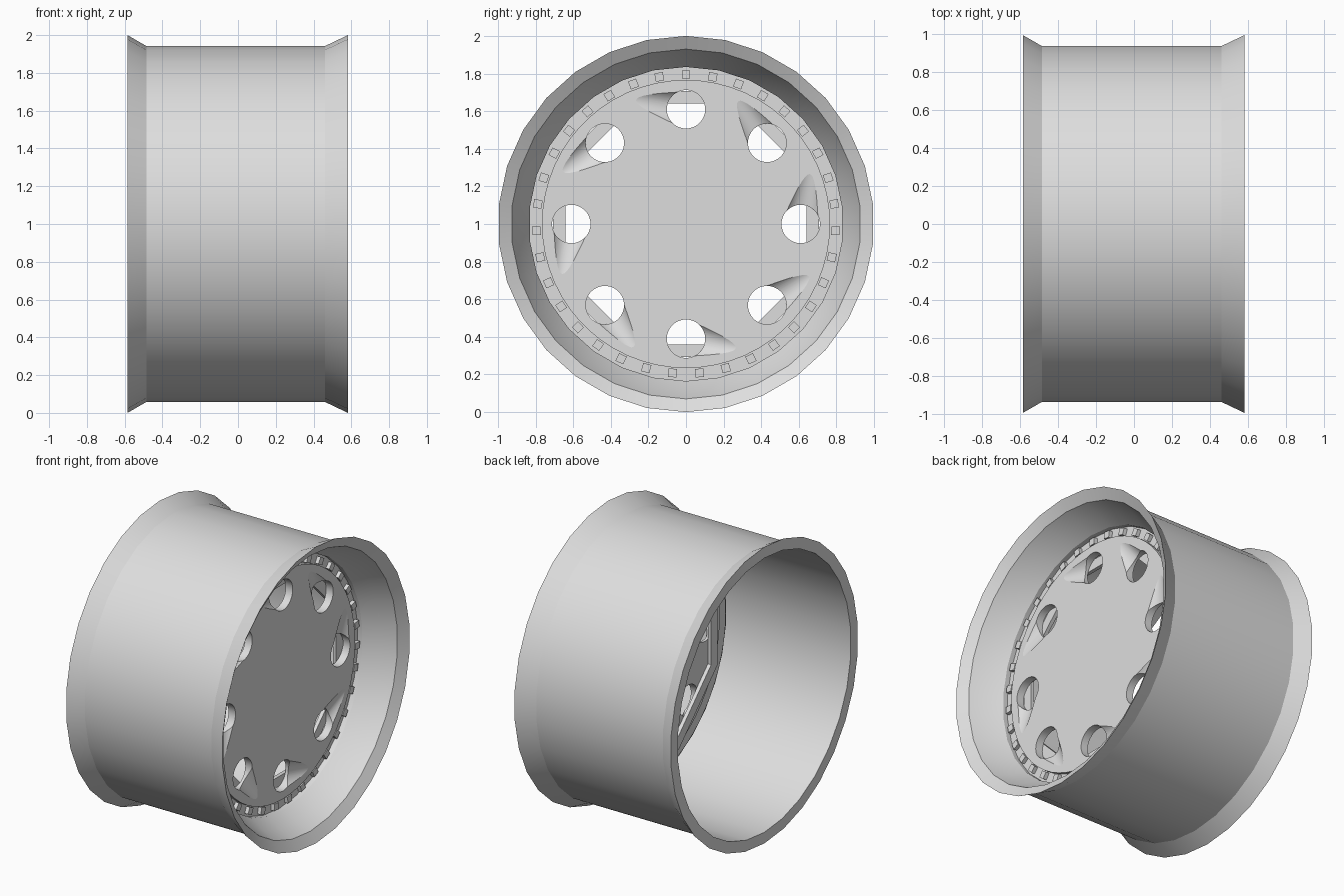
import bpy, bmesh, math
from mathutils import Matrix, Vector

if "Cube" in bpy.data.objects:
    bpy.data.objects.remove(bpy.data.objects["Cube"], do_unlink=True)

CENTRE = Matrix.Translation((0, 0, 1))
TAU = math.tau
FACE = .337  # x of the disc's outer face

metal = bpy.data.materials.new("grey_metal")
metal.use_nodes = True
GREY = (0.73, 0.73, 0.73, 1)
metal.diffuse_color = GREY
metal.node_tree.nodes["Principled BSDF"].inputs["Base Color"].default_value = GREY


def shade(obj, angle):
    bpy.ops.object.select_all(action='DESELECT')
    obj.select_set(True)
    bpy.context.view_layer.objects.active = obj
    bpy.ops.object.shade_smooth_by_angle(angle=math.radians(angle))


def finish(name, bm, angle=14):
    """Turn a bmesh built around the x axis into a shaded object."""
    bm.transform(CENTRE)
    mesh = bpy.data.meshes.new(name)
    bm.to_mesh(mesh)
    bm.free()
    obj = bpy.data.objects.new(name, mesh)
    bpy.context.collection.objects.link(obj)
    mesh.materials.append(metal)
    shade(obj, angle)
    return obj


def lathe(name, profile, sides, turn=0):
    """Closed (x, radius) profile swept round the x axis."""
    bm = bmesh.new()
    rings = []
    for i in range(sides):
        a = TAU * (i + turn) / sides
        rings.append([bm.verts.new((x, r * math.sin(a), r * math.cos(a)))
                      for x, r in profile])
    n = len(profile)
    for i, ring in enumerate(rings):
        nxt = rings[(i + 1) % sides]
        for j in range(n):
            k = (j + 1) % n
            bm.faces.new((ring[j], ring[k], nxt[k], nxt[j]))
    bmesh.ops.recalc_face_normals(bm, faces=bm.faces)
    return finish(name, bm)


def cone_between(bm, a, b, r1, r2, sides):
    a, b = Vector(a), Vector(b)
    d = b - a
    m = Matrix.Translation((a + b) / 2) @ d.to_track_quat('Z', 'Y').to_matrix().to_4x4()
    return bmesh.ops.create_cone(bm, cap_ends=True, segments=sides, radius1=r1,
                                 radius2=r2, depth=d.length, matrix=m)["verts"]


def around(bm, count, make):
    """Repeat a part built at the top of the wheel."""
    for i in range(count):
        verts = make()
        bmesh.ops.transform(bm, matrix=Matrix.Rotation(TAU * i / count, 4, 'X'), verts=verts)


# Barrel with flared lips and the stepped front well
lathe("rim_barrel", [(-.585, 1), (-.485, .942), (.46, .942), (.582, 1),
                     (.54, .93), (.44, .889), (.345, .835), (.295, .835),
                     (.295, .85), (.38, .925), (-.585, .925)], 30)

# Bolted ring, set a little behind the disc face
lathe("bolt_ring", [(.29, .838), (.312, .838), (.312, .76), (.29, .76)], 60)

# Face disc
bm = bmesh.new()
cone_between(bm, (.285, 0, 0), (FACE, 0, 0), .766, .766, 60)
disc = finish("face_disc", bm)

# Round-tipped scoops and round holes cut out of the disc
scoops, holes = bmesh.new(), bmesh.new()
around(scoops, 8, lambda: cone_between(scoops, (FACE + .06, -.27, .66),
                                       (FACE + .06, -.013, .611), .059, .112, 50))
around(holes, 8, lambda: cone_between(holes, (.1, 0, .61), (.5, 0, .61), .102, .102, 46))
for name, cut in (("hole_cutter", holes), ("scoop_cutter", scoops)):
    cutter = finish(name, cut)
    cutter.hide_render = True
    mod = disc.modifiers.new(name, 'BOOLEAN')
    mod.operation = 'DIFFERENCE'
    mod.solver = 'EXACT'
    mod.object = cutter
    bpy.context.view_layer.objects.active = disc
    bpy.ops.object.modifier_apply(modifier=mod.name)
    bpy.data.objects.remove(cutter, do_unlink=True)
shade(disc, 9)

# Rear plate with an octagonal opening
OPENING = .64 / math.cos(TAU / 16)
lathe("rear_octagon_plate", [(.26, OPENING), (.26, .765), (.285, .765), (.285, OPENING)], 8, .5)

# Square bolt heads
bm = bmesh.new()
place = Matrix.Translation((.317, 0, .795)) @ Matrix.Diagonal((.04, .045, .045, 1))
around(bm, 35, lambda: bmesh.ops.create_cube(bm, size=1, matrix=place)["verts"])
finish("bolt_heads", bm)
